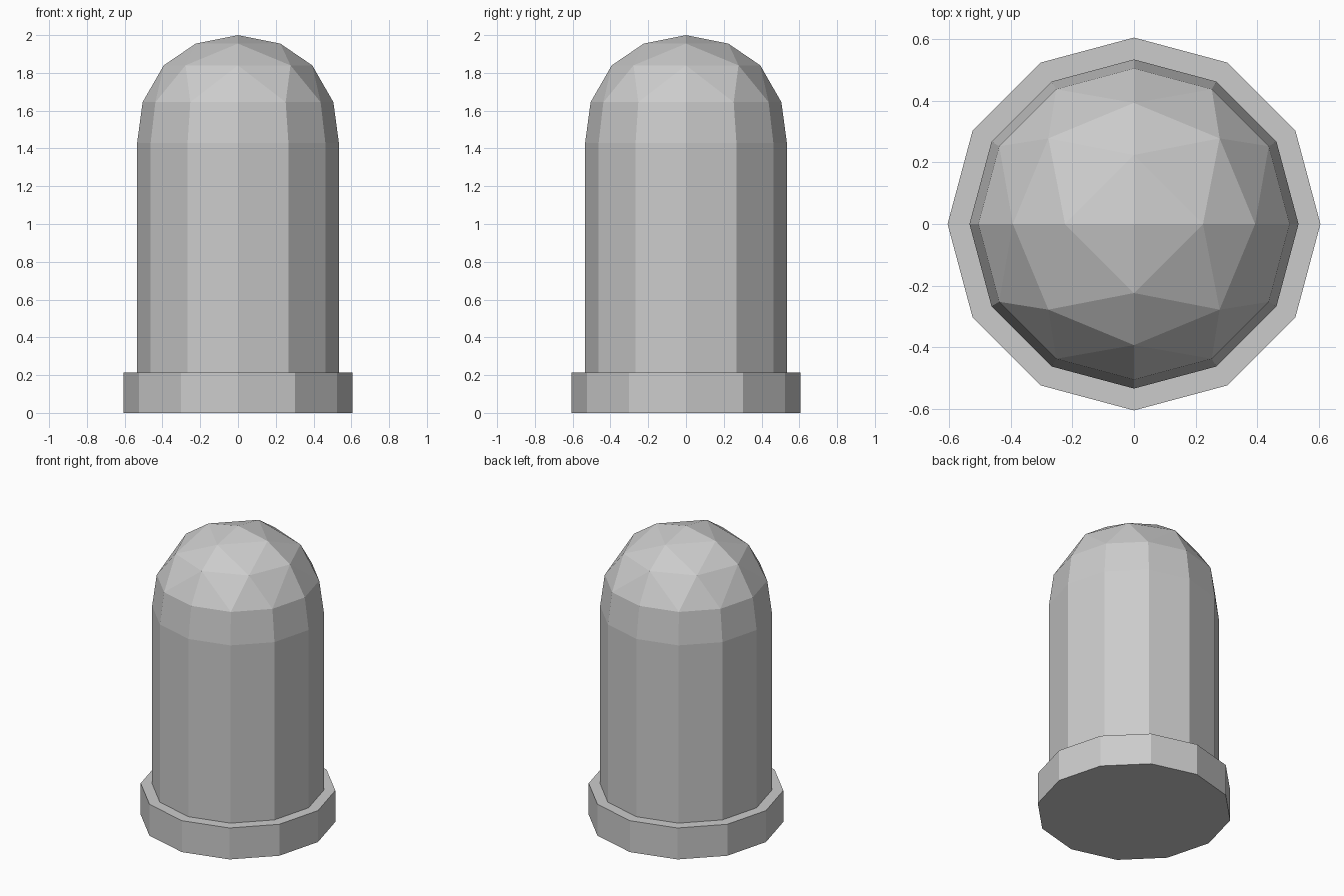
import bpy, bmesh
from math import cos, sin, tau, radians

cube = bpy.data.objects.get("Cube")
if cube:
    bpy.data.objects.remove(cube, do_unlink=True)

GREY = (0.6, 0.6, 0.6, 1.0)
grey = bpy.data.materials.new("light grey")
grey.use_nodes = True
grey.diffuse_color = GREY
grey.node_tree.nodes["Principled BSDF"].inputs["Base Color"].default_value = GREY


def convex_part(name, rings):
    """Wrap stacked rings of (sides, radius, height) in a faceted convex skin."""
    bm = bmesh.new()
    for sides, radius, z in rings:
        for i in range(sides):
            a = tau * i / sides
            bm.verts.new((radius * cos(a), radius * sin(a), z))
    bmesh.ops.convex_hull(bm, input=bm.verts[:])
    # Merge coplanar triangles into clean panels
    bmesh.ops.dissolve_limit(bm, angle_limit=radians(0.5),
                             verts=bm.verts[:], edges=bm.edges[:])
    bmesh.ops.recalc_face_normals(bm, faces=bm.faces[:])
    mesh = bpy.data.meshes.new(name)
    bm.to_mesh(mesh)
    bm.free()
    mesh.materials.append(grey)
    obj = bpy.data.objects.new(name, mesh)
    bpy.context.collection.objects.link(obj)
    return obj


# Wide flange at the foot
convex_part("base_flange", [(12, 0.605, 0), (12, 0.605, 0.215)])

# Straight body closing into a dome with fewer sides towards the tip
convex_part("domed_body", [
    (12, 0.534, 0.215),
    (12, 0.534, 1.43),
    (12, 0.505, 1.645),
    (8, 0.393, 1.84),
    (4, 0.224, 1.955),
    (1, 0, 2),
])
